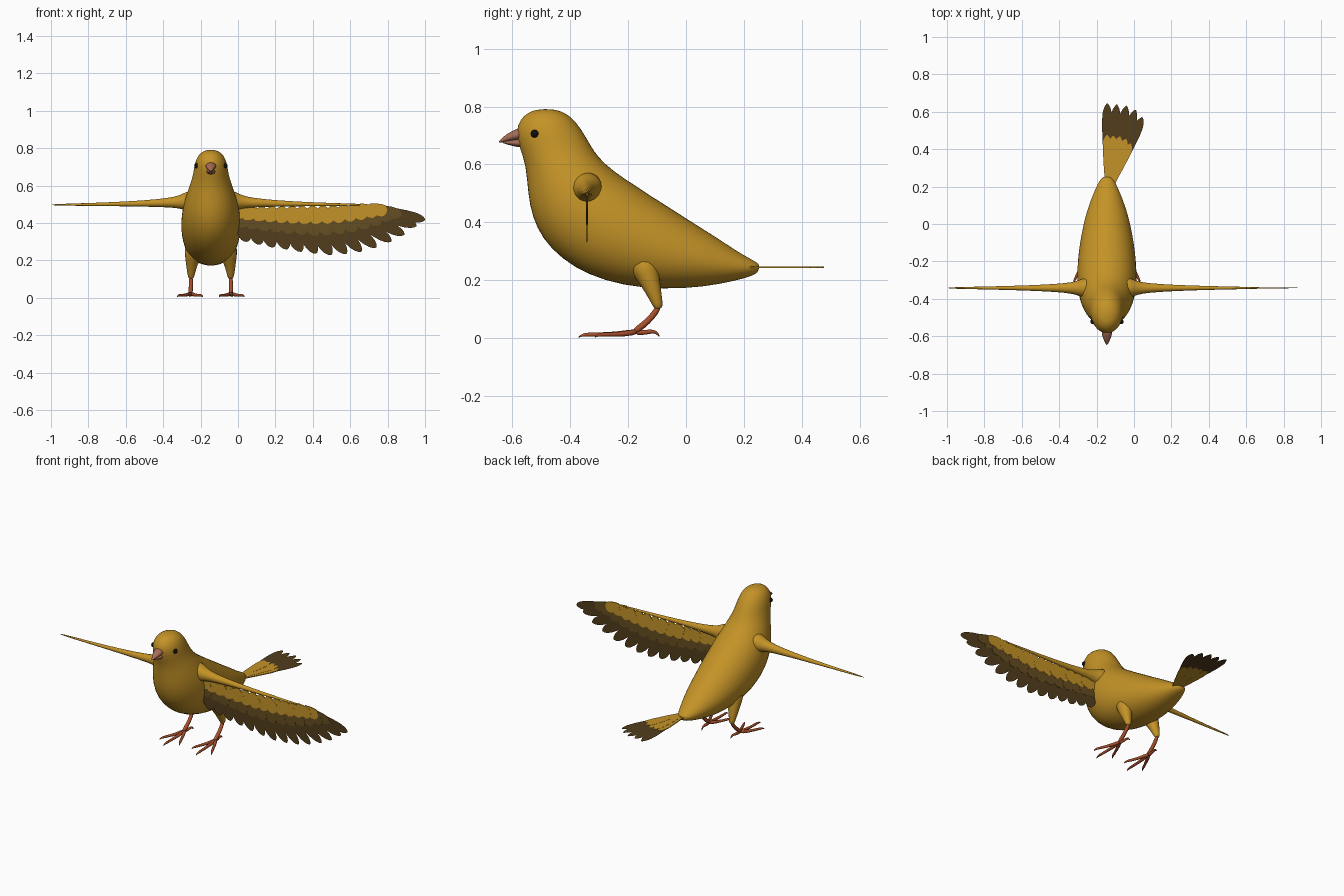
import bpy, math
from mathutils import Vector as V

if "Cube" in bpy.data.objects:
    bpy.data.objects.remove(bpy.data.objects["Cube"])

CX = -0.145   # centre line of the bird


def material(name, rgb):
    m = bpy.data.materials.new(name)
    m.diffuse_color = (*rgb, 1)
    m.use_nodes = True
    m.node_tree.nodes["Principled BSDF"].inputs["Base Color"].default_value = m.diffuse_color
    return m


GOLD = material("gold", (0.55, 0.29, 0.02))
BROWN = material("brown", (0.13, 0.075, 0.015))
DARK = material("dark_brown", (0.085, 0.048, 0.012))
LEG = material("leg_red", (0.40, 0.08, 0.025))
BEAK = material("beak_tan", (0.38, 0.15, 0.09))
BLACK = material("black", (0.005, 0.005, 0.005))


def make(name, verts, faces, mat, smooth=True):
    me = bpy.data.meshes.new(name)
    me.from_pydata(verts, [], faces)
    me.materials.append(mat)
    if smooth:
        me.polygons.foreach_set("use_smooth", [True] * len(me.polygons))
    ob = bpy.data.objects.new(name, me)
    bpy.context.collection.objects.link(ob)
    return ob


def loft(name, rings, mat, n=12, sub=1):
    """Skin over ellipses given as (centre, axis, axis)."""
    verts, faces = [], []
    for c, u, v in rings:
        for k in range(n):
            a = 2 * math.pi * k / n
            verts.append(c + u * math.cos(a) + v * math.sin(a))
    for i in range(len(rings) - 1):
        for k in range(n):
            k2 = (k + 1) % n
            faces.append((i * n + k, i * n + k2, i * n + n + k2, i * n + n + k))
    last = (len(rings) - 1) * n
    faces.append(tuple(range(n))[::-1])
    faces.append(tuple(range(last, last + n)))
    ob = make(name, verts, faces, mat)
    if sub:
        ob.modifiers.new("smooth", "SUBSURF").levels = sub
        ob.modifiers["smooth"].render_levels = sub
    # keep normals outward whichever way the path runs
    import bmesh
    bm = bmesh.new()
    bm.from_mesh(ob.data)
    bmesh.ops.recalc_face_normals(bm, faces=bm.faces)
    bm.to_mesh(ob.data)
    bm.free()
    return ob


def profile_loft(name, rows, mat, n=24):
    """Rows: lower/front y,z, upper/back y,z, half width."""
    rings = []
    for y1, z1, y2, z2, w in rows:
        a, b = V((CX, y1, z1)), V((CX, y2, z2))
        rings.append(((a + b) / 2, (b - a) / 2, V((w, 0, 0))))
    return loft(name, rings, mat, n)


def tube(name, pts, radii, mat, n=10):
    pts = [V(p) for p in pts]
    rings = []
    for i, p in enumerate(pts):
        t = (pts[min(i + 1, len(pts) - 1)] - pts[max(i - 1, 0)]).normalized()
        ref = V((0, 0, 1)) if abs(t.z) < 0.9 else V((0, 1, 0))
        u = t.cross(ref).normalized()
        rings.append((p, u * radii[i], t.cross(u) * radii[i]))
    return loft(name, rings, mat, n)


def feathers(name, quills, shape, place, mat, thick=0.0):
    """Flat rounded blades; quills are (base, tip, width) in 2D."""
    verts, faces = [], []
    for i, (b, t, w) in enumerate(quills):
        b, t = V(b), V(t)
        d = t - b
        side = V((-d.y, d.x)).normalized() * w / 2
        edge = [b + d * s + side * h for s, h in shape]
        edge += [b + d * s - side * h for s, h in reversed(shape)]
        start = len(verts)
        verts += [place(p, (i % 2 - 0.5) * 0.0008) for p in edge]
        faces.append(tuple(range(start, len(verts))))
    ob = make(name, verts, faces, mat, False)
    if thick:
        m = ob.modifiers.new("thickness", "SOLIDIFY")
        m.thickness, m.offset = thick, 0
    return ob


# Body and head in one skin
profile_loft("body", [
    (-0.515, 0.790, -0.465, 0.792, 0.018), (-0.545, 0.780, -0.430, 0.784, 0.045),
    (-0.572, 0.757, -0.395, 0.765, 0.070), (-0.590, 0.715, -0.360, 0.722, 0.088),
    (-0.575, 0.655, -0.330, 0.668, 0.094), (-0.553, 0.600, -0.303, 0.625, 0.110),
    (-0.547, 0.500, -0.250, 0.577, 0.136), (-0.533, 0.420, -0.180, 0.532, 0.152),
    (-0.498, 0.343, -0.120, 0.492, 0.160), (-0.430, 0.272, -0.060, 0.455, 0.160),
    (-0.340, 0.218, 0.000, 0.416, 0.153), (-0.220, 0.181, 0.060, 0.378, 0.140),
    (-0.080, 0.168, 0.115, 0.343, 0.120), (0.060, 0.176, 0.160, 0.312, 0.092),
    (0.170, 0.198, 0.210, 0.281, 0.061), (0.232, 0.216, 0.246, 0.262, 0.036),
    (0.251, 0.230, 0.254, 0.252, 0.016)], GOLD)

# Beak halves
profile_loft("upper_beak", [
    (-0.560, 0.684, -0.560, 0.732, 0.032), (-0.590, 0.682, -0.588, 0.722, 0.028),
    (-0.615, 0.679, -0.613, 0.709, 0.020), (-0.635, 0.676, -0.634, 0.693, 0.010),
    (-0.647, 0.675, -0.647, 0.679, 0.003)], BEAK, 14)
profile_loft("lower_beak", [
    (-0.555, 0.657, -0.560, 0.692, 0.028), (-0.585, 0.660, -0.590, 0.688, 0.023),
    (-0.612, 0.667, -0.614, 0.683, 0.015), (-0.634, 0.674, -0.635, 0.680, 0.004)], BEAK, 14)

for s, side in ((1, "left"), (-1, "right")):
    def P(x, y, z):
        return (CX + s * x, y, z)

    # Eye
    bpy.ops.mesh.primitive_uv_sphere_add(segments=16, ring_count=10, radius=0.014,
                                         location=P(0.075, -0.522, 0.706))
    eye = bpy.context.object
    eye.name = side + "_eye"
    eye.data.materials.append(BLACK)
    bpy.ops.object.shade_smooth()

    # Wing arm
    arm = [(0.08, 0.52, 0.066), (0.13, 0.515, 0.052), (0.165, 0.512, 0.036),
           (0.22, 0.509, 0.026), (0.35, 0.504, 0.017), (0.55, 0.500, 0.010),
           (0.75, 0.498, 0.006), (0.857, 0.497, 0.003)]
    tube(side + "_wing_arm", [P(x, -0.342, z) for x, z, r in arm],
         [r for x, z, r in arm], GOLD, 14)

    # Feathered thigh, shank
    tube(side + "_thigh", [P(0.085, -0.155, 0.28), P(0.097, -0.135, 0.225),
                           P(0.104, -0.113, 0.165), P(0.106, -0.097, 0.115),
                           P(0.106, -0.093, 0.100)],
         [0.062, 0.046, 0.029, 0.019, 0.012], GOLD)
    tube(side + "_shank", [P(0.106, -0.092, 0.112), P(0.107, -0.115, 0.075),
                           P(0.108, -0.150, 0.043), P(0.108, -0.185, 0.018)],
         [0.012, 0.011, 0.012, 0.012], LEG)

    # Toes with claws
    for name, dx, ye in (("middle", 0.005, -0.372), ("outer", 0.072, -0.315),
                         ("inner", -0.065, -0.315)):
        pts = [P(0.108 + dx * f, -0.165 + (ye + 0.165) * f, z) for f, z in
               ((0, 0.024), (0.3, 0.015), (0.6, 0.013), (0.84, 0.013), (0.93, 0.012), (1, 0.003))]
        tube(f"{side}_{name}_toe", pts, [0.012, 0.010, 0.008, 0.008, 0.005, 0.002], LEG, 8)
    tube(side + "_back_toe", [P(0.108, -0.175, 0.020), P(0.106, -0.145, 0.020),
                              P(0.103, -0.118, 0.024), P(0.101, -0.103, 0.022),
                              P(0.100, -0.090, 0.005)],
         [0.011, 0.009, 0.008, 0.006, 0.002], LEG, 8)

# Wing feathers hang below one arm only, in three layers
wide = [(0, 0.7), (0.3, 0.9), (0.65, 1), (0.82, 0.92), (0.91, 0.72), (0.97, 0.42), (1, 0.08)]
tips = [(0.05, 0.30), (0.12, 0.285), (0.19, 0.27), (0.265, 0.26), (0.34, 0.247),
        (0.42, 0.238), (0.50, 0.23), (0.58, 0.236), (0.66, 0.248), (0.74, 0.27),
        (0.82, 0.302), (0.89, 0.338), (0.955, 0.385), (1.0, 0.417)]


def wing_place(p, off):
    return (p.x, -0.342 + off, p.y)


def wing_row(frac, width):
    row = []
    for i, t in enumerate(tips):
        b = V((0.0 + 0.70 * i / (len(tips) - 1), 0.482))
        row.append((b, b + (V(t) - b) * frac, width * (1 - 0.25 * i / 13)))
    return row


feathers("wing_flight_feathers", wing_row(1.0, 0.078), wide, wing_place, DARK)
feathers("wing_middle_coverts", wing_row(0.58, 0.082), wide, wing_place, BROWN, 0.003)
feathers("wing_upper_coverts", wing_row(0.32, 0.088), wide, wing_place, GOLD, 0.006)

# Half-fan tail
narrow = [(0, 0.35), (0.4, 0.75), (0.75, 1), (0.88, 0.9), (0.95, 0.6), (1, 0.12)]
tail_tips = [(-0.143, 0.645), (-0.092, 0.638), (-0.040, 0.632), (0.008, 0.610), (0.045, 0.570)]


def tail_place(p, off):
    return (p.x, p.y, 0.245 + off)


def tail_row(frac, width):
    row = []
    for i, t in enumerate(tail_tips):
        b = V((-0.145 + 0.006 * i, 0.20))
        row.append((b, b + (V(t) - b) * frac, width))
    return row


feathers("tail_feathers", tail_row(1.0, 0.056), narrow, tail_place, DARK)
feathers("tail_coverts", tail_row(0.62, 0.046), narrow, tail_place, GOLD, 0.005)
